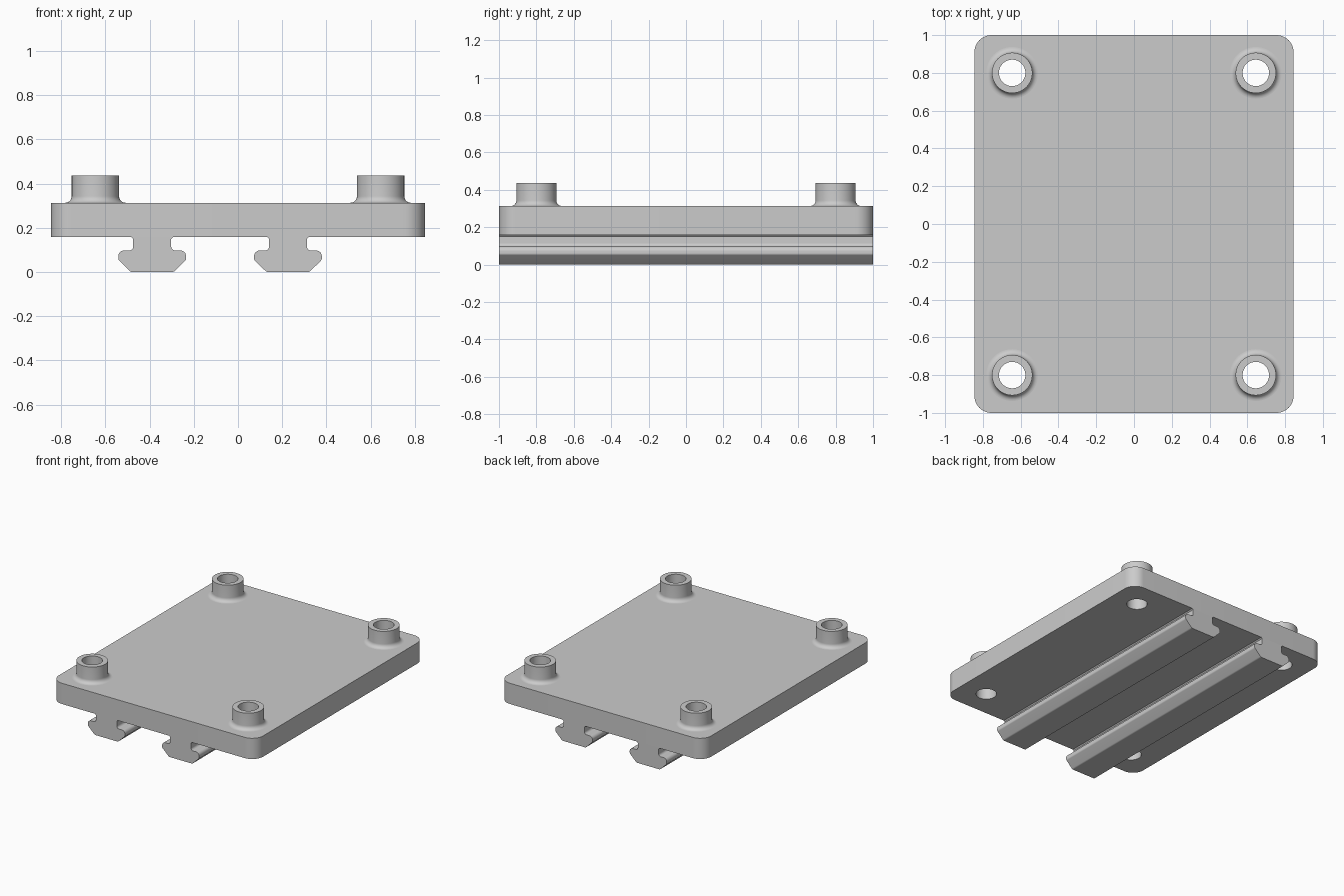
import bpy, bmesh, math
from mathutils import Vector

cube = bpy.data.objects.get("Cube")
if cube:
    bpy.data.objects.remove(cube)

grey = bpy.data.materials.new("plain_grey")
grey.use_nodes = True
grey.diffuse_color = (0.6, 0.6, 0.6, 1)
grey.node_tree.nodes["Principled BSDF"].inputs["Base Color"].default_value = grey.diffuse_color

PLATE_BOTTOM, PLATE_TOP, BOSS_TOP = 0.158, 0.313, 0.437
BORE, BOSS_RADIUS, FILLET = 0.07, 0.107, 0.03
BOSSES = [(x, y) for x in (-0.645, 0.645) for y in (-0.8, 0.8)]


def rounded(corners, steps=8):
    """Outline from (x, y, radius) corners, each rounded by an arc."""
    outline = []
    for i, (x, y, r) in enumerate(corners):
        p = Vector((x, y))
        if r == 0:
            outline.append(p)
            continue
        u = (Vector(corners[i - 1][:2]) - p).normalized()
        v = (Vector(corners[(i + 1) % len(corners)][:2]) - p).normalized()
        half = math.acos(u.dot(v)) / 2
        centre = p + (u + v).normalized() * r / math.sin(half)
        a = p + u * r / math.tan(half) - centre
        b = p + v * r / math.tan(half) - centre
        outline += [centre + a.lerp(b, k / steps).normalized() * r for k in range(steps + 1)]
    return outline


def circle(cx, cy, r, n=48):
    return [Vector((cx + r * math.cos(math.tau * k / n), cy + r * math.sin(math.tau * k / n)))
            for k in range(n)]


def finish(obj):
    bpy.ops.object.select_all(action="DESELECT")
    obj.select_set(True)
    bpy.context.view_layer.objects.active = obj
    if obj.type == "CURVE":
        bpy.ops.object.convert(target="MESH")
        obj = bpy.context.object
    obj.data.materials.clear()
    obj.data.materials.append(grey)
    bpy.ops.object.shade_smooth_by_angle(angle=math.radians(30))


def prism(name, loops, half_depth, location, tilt=0):
    """Extrude a filled outline; further loops become holes."""
    curve = bpy.data.curves.new(name, "CURVE")
    curve.dimensions = "2D"
    curve.fill_mode = "BOTH"
    curve.extrude = half_depth
    for loop in loops:
        spline = curve.splines.new("POLY")
        spline.points.add(len(loop) - 1)
        for point, co in zip(spline.points, loop):
            point.co = (co.x, co.y, 0, 1)
        spline.use_cyclic_u = True
    obj = bpy.data.objects.new(name, curve)
    bpy.context.collection.objects.link(obj)
    obj.location = location
    obj.rotation_euler.x = tilt
    finish(obj)


def boss(name, x, y):
    """Lathe a hollow post with a filleted foot."""
    profile = [(BOSS_RADIUS + FILLET * (1 - math.sin(t)), PLATE_TOP + FILLET * (1 - math.cos(t)))
               for t in (math.pi / 2 * k / 8 for k in range(9))]
    profile += [(BOSS_RADIUS, BOSS_TOP), (BORE, BOSS_TOP), (BORE, PLATE_TOP)]
    bm = bmesh.new()
    verts = [bm.verts.new((r, 0, z)) for r, z in profile]
    edges = [bm.edges.new(pair) for pair in zip(verts, verts[1:])]
    bmesh.ops.spin(bm, geom=verts + edges, cent=(0, 0, 0), axis=(0, 0, 1),
                   angle=math.tau, steps=48, use_merge=True)
    bmesh.ops.remove_doubles(bm, verts=bm.verts, dist=1e-5)
    bmesh.ops.recalc_face_normals(bm, faces=bm.faces)
    # The top ring must face up
    if max(bm.faces, key=lambda f: f.calc_center_median().z).normal.z < 0:
        bmesh.ops.reverse_faces(bm, faces=bm.faces)
    mesh = bpy.data.meshes.new(name)
    bm.to_mesh(mesh)
    bm.free()
    obj = bpy.data.objects.new(name, mesh)
    bpy.context.collection.objects.link(obj)
    obj.location = (x, y, 0)
    finish(obj)


# Base plate with rounded corners and four through holes
W, L, R = 0.845, 1.0, 0.09
outline = rounded([(-W, -L, R), (W, -L, R), (W, L, R), (-W, L, R)])
prism("base_plate", [outline] + [circle(x, y, BORE) for x, y in BOSSES],
      (PLATE_TOP - PLATE_BOTTOM) / 2, (0, 0, (PLATE_TOP + PLATE_BOTTOM) / 2))

# Four hollow bosses
for x, y in BOSSES:
    boss(("front" if y < 0 else "back") + ("_left" if x > 0 else "_right") + "_boss", x, y)

# Two T-shaped rails along the underside
side = [(0.097, 0, 0.02), (0.153, 0.055, 0.015), (0.153, 0.097, 0.025),
        (0.086, 0.097, 0.018), (0.086, 0.15, 0), (0.094, PLATE_BOTTOM, 0)]
section = rounded(side + [(-x, z, r) for x, z, r in reversed(side)])
for name, x in (("right_rail", -0.388), ("left_rail", 0.226)):
    prism(name, [section], 1.0, (x, 0, 0), math.pi / 2)
